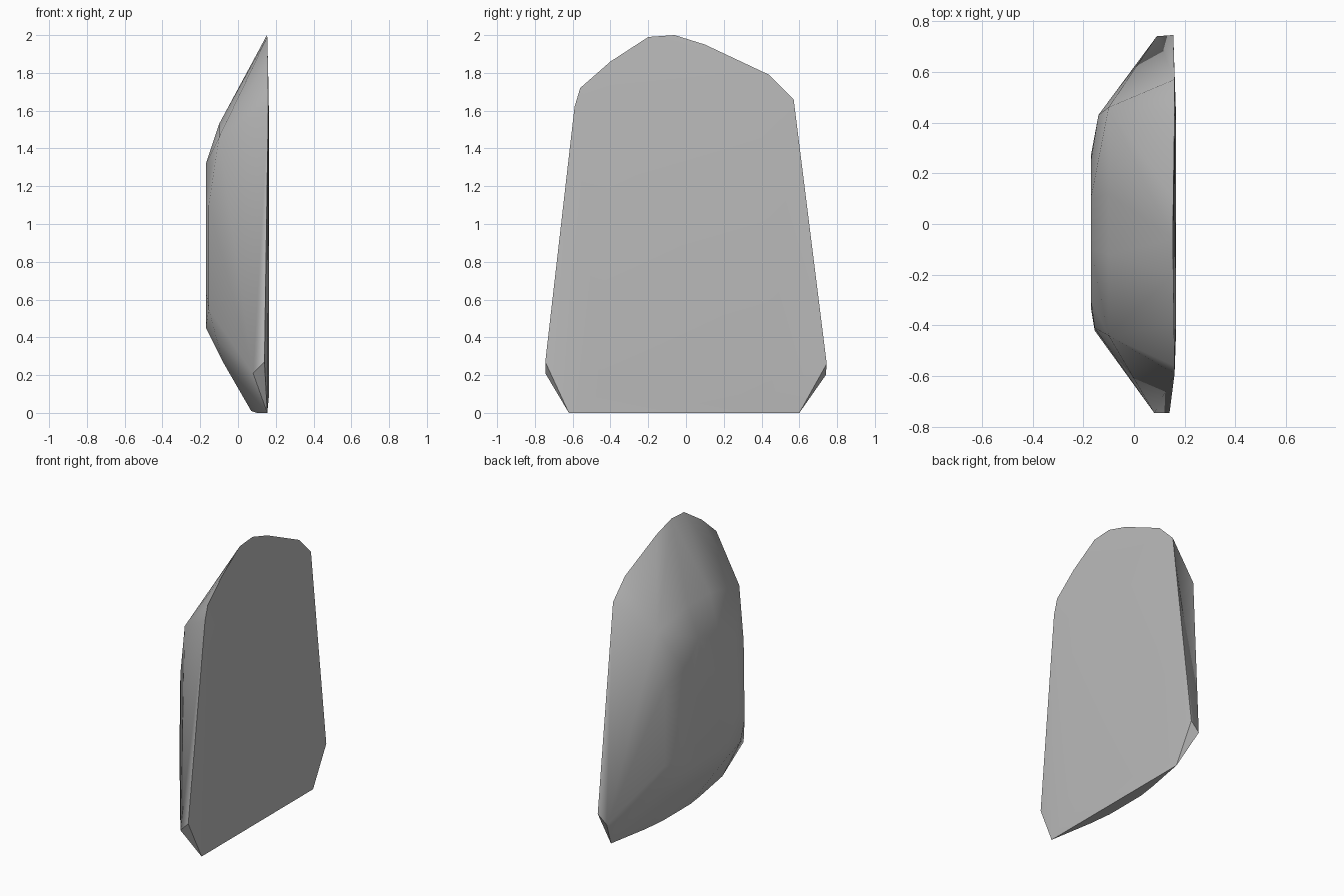
import bpy, bmesh, math

cube = bpy.data.objects.get("Cube")
if cube:
    bpy.data.objects.remove(cube, do_unlink=True)

# Grey stone colour
stone = bpy.data.materials.new("stone_grey")
stone.use_nodes = True
grey = (0.5, 0.5, 0.5, 1)
stone.diffuse_color = grey
stone.node_tree.nodes["Principled BSDF"].inputs["Base Color"].default_value = grey

# Outline of the flat face: x, y, z
rim = [(.155, -.62, 0), (.14, -.745, .27), (.16, -.59, 1.62), (.16, -.56, 1.72),
       (.158, -.4, 1.86), (.155, -.2, 1.99), (.153, -.06, 2), (.155, .1, 1.95),
       (.16, .44, 1.79), (.16, .57, 1.66), (.155, .745, .26), (.155, .6, 0)]
flat = [(.165, -.45, .1), (.165, .45, .1), (.165, .4, 1.5), (.165, -.4, 1.5)]
# Lower corner chamfers and the bulging bottom edge
lower = [(.08, -.745, .21), (.09, .74, .2), (.07, -.15, .01), (.07, .15, .01),
         (.1, -.3, 0), (.1, .3, 0)]
# Shoulder and crown of the domed face
shoulder = [(-.155, -.42, .55), (-.155, -.41, 1.1), (-.1, -.44, 1.46), (-.1, -.12, 1.53),
            (-.1, .12, 1.53), (-.1, .46, 1.48), (-.14, .43, 1.1), (-.14, .43, .55),
            (-.08, .25, .27), (-.08, -.25, .27), (-.11, -.44, .38), (-.11, .44, .38)]
crown = [(-.17, -.33, .65), (-.17, -.2, .45), (-.17, .15, .45), (-.17, .27, .65),
         (-.17, .25, 1.15), (-.17, .1, 1.32), (-.17, -.1, 1.32), (-.17, -.3, 1.15)]

# Stretch one convex skin over the rings
bm = bmesh.new()
for p in rim + flat + lower + shoulder + crown:
    bm.verts.new(p)
hull = bmesh.ops.convex_hull(bm, input=bm.verts)
bmesh.ops.delete(bm, geom=list({v for v in hull["geom_interior"] if isinstance(v, bmesh.types.BMVert)}),
                 context='VERTS')
bmesh.ops.recalc_face_normals(bm, faces=bm.faces)
mesh = bpy.data.meshes.new("stone_slab")
bm.to_mesh(mesh)
bm.free()
mesh.materials.append(stone)
slab = bpy.data.objects.new("stone_slab", mesh)
bpy.context.collection.objects.link(slab)

# Smooth dome with a crisp rim
bpy.context.view_layer.objects.active = slab
slab.select_set(True)
bpy.ops.object.shade_smooth_by_angle(angle=math.radians(36))
